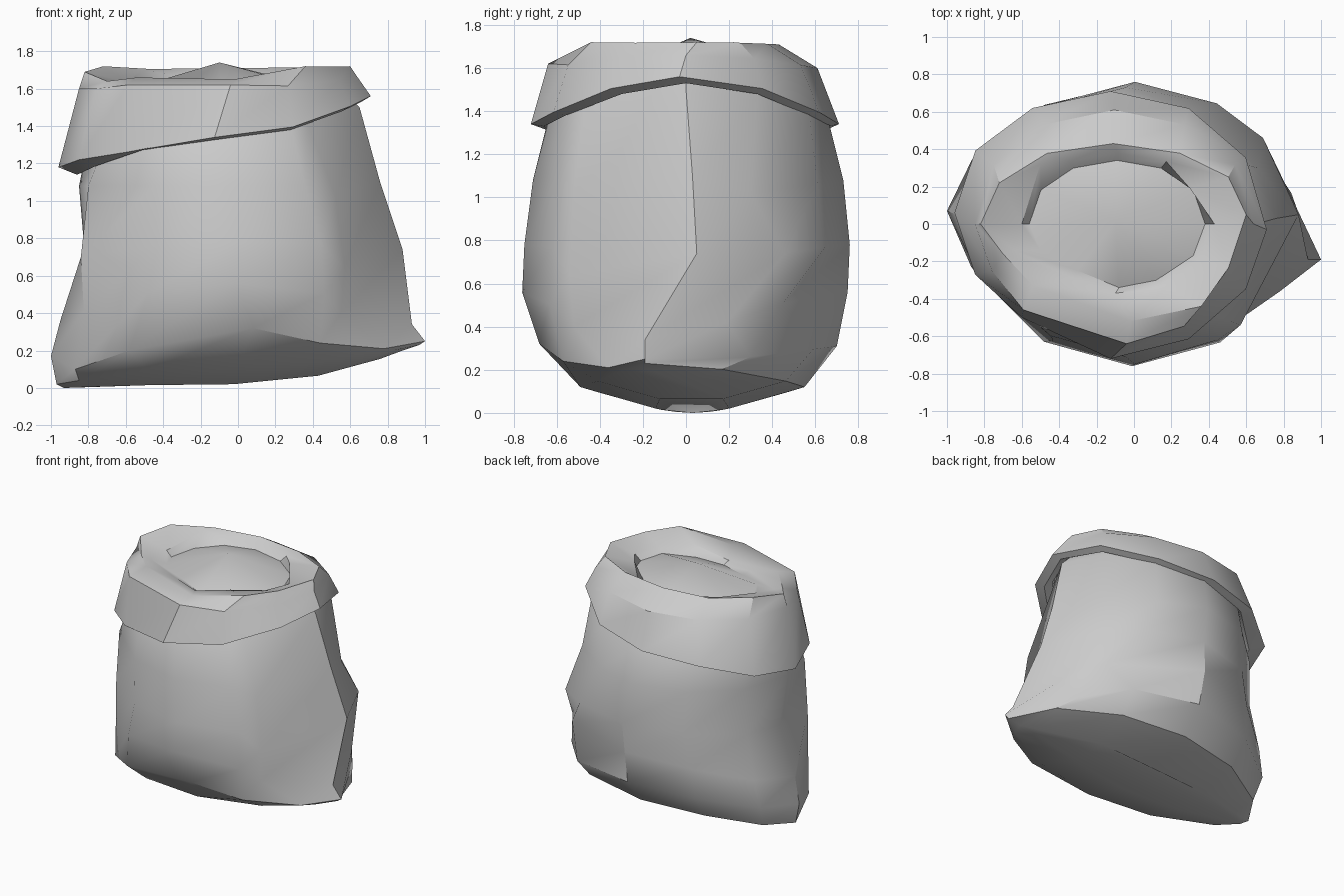
import bpy, bmesh, math

N = 12  # sides per ring; 0 = right (+x), 3 = back, 6 = left, 9 = front


def ring(L, R, F, B, zL, zM, zR, yL, yR, p):
    """Lopsided oval: side, front and back extents, a height for each end, pinch power p."""
    cx, pts = (L + R) / 2, []
    for k in range(N):
        c, s = math.cos(k * math.tau / N), math.sin(k * math.tau / N)
        x = cx + c * (R - L) / 2
        q = p + .15 if s < 0 else p  # the front is a little more pinched
        y = (B if s > 0 else -F) * math.copysign(abs(s) ** q, s)
        y += (yR if c > 0 else yL) * c ** 6
        z = zM * (1 - c * c) + (zR if c > 0 else zL) * c * c
        pts.append([x, y, z])
    return pts


def loft(name, rows, tweaks, base=None, peak=None, angle=30):
    """Skin a stack of rings, moving a few named points to make folds."""
    rings = [ring(*r) for r in rows]
    for (r, k), co in tweaks.items():
        rings[r][k] = co
    bm = bmesh.new()
    vs = [[bm.verts.new(p) for p in rg] for rg in rings]
    for a, b in zip(vs, vs[1:]):
        for k in range(N):
            j = (k + 1) % N
            bm.faces.new((a[k], a[j], b[j], b[k]))
    if base:
        bm.faces.new(vs[0][::-1])
    if peak:
        top = bm.verts.new(peak)
        for k in range(N):
            bm.faces.new((vs[-1][k], vs[-1][(k + 1) % N], top))
    me = bpy.data.meshes.new(name)
    bm.to_mesh(me)
    bm.free()
    ob = bpy.data.objects.new(name, me)
    bpy.context.collection.objects.link(ob)
    bpy.ops.object.select_all(action='DESELECT')
    ob.select_set(True)
    bpy.context.view_layer.objects.active = ob
    bpy.ops.object.shade_smooth_by_angle(angle=math.radians(angle))
    return ob


# Sack body: keel-like bottom with pinched corners, bulging middle, narrow neck
body = [
    # L     R     F     B     zL    zM    zR    yL    yR    pinch
    (-.93, .88, -.14, .20, .00, .02, .20, .03, -.17, 1.0),
    (-.97, .97, -.49, .55, .02, .12, .23, .07, -.19, 1.15),
    (-1.0, 1.0, -.68, .70, .17, .31, .25, .07, -.19, 1.15),
    (-.95, .93, -.76, .75, .36, .56, .34, .05, -.19, 1.15),
    (-.87, .88, -.75, .76, .72, .78, .74, .00, .05, 1.15),
    (-.85, .76, -.71, .73, 1.08, 1.08, 1.10, .00, .03, 1.05),
    (-.81, .65, -.64, .66, 1.28, 1.36, 1.50, .00, .00, 1.0),
    (-.74, .57, -.54, .54, 1.45, 1.50, 1.58, .00, .00, 1.0),
]
# Tucked-in folds on the right, a hollow on the left and back, slack lower corners
folds = {
    (1, 7): (-.85, -.15, .04),
    (2, 7): (-.87, -.23, .10),
    (2, 8): (-.58, -.50, .20),
    (2, 9): (.08, -.68, .32),
    (2, 10): (.44, -.57, .24),
    (2, 11): (.78, -.36, .21),
    (3, 11): (.55, -.52, .40),
    (4, 11): (.57, -.54, .64),
    (5, 11): (.52, -.52, 1.03),
    (6, 11): (.37, -.47, 1.42),
    (2, 1): (.75, .30, .26),
    (3, 1): (.82, .19, .42),
    (3, 2): (.64, .45, .51),
    (4, 1): (.69, .46, .74),
    (5, 1): (.66, .30, 1.02),
    (5, 2): (.30, .61, 1.06),
    (4, 6): (-.82, .05, .72),
    (4, 7): (-.84, -.26, .70),
    (5, 7): (-.80, -.28, 1.08),
}
loft("sack_body", body, folds, base=True, angle=35)

# Rolled cuff: under-lip, slanted hem, shoulder, top edge, then the heaped filling
cuff = [
    (-.79, .60, -.60, .62, 1.22, 1.40, 1.56, .0, .0, 1.0),
    (-.86, .66, -.66, .66, 1.14, 1.33, 1.53, .0, .0, 1.0),
    (-.96, .71, -.72, .71, 1.18, 1.34, 1.56, .06, -.03, .95),
    (-.85, .64, -.64, .61, 1.60, 1.60, 1.66, .0, .0, .95),
    (-.82, .60, -.53, .43, 1.69, 1.71, 1.72, .0, .05, .9),
    (-.60, .43, -.39, .38, 1.64, 1.68, 1.66, .0, .0, .9),
    (-.56, .38, -.35, .34, 1.60, 1.65, 1.62, .0, .0, .9),
]
# Dips and bumps along the mouth of the sack
dents = {
    (2, 8): (-.60, -.50, 1.26),
    (2, 7): (-.85, -.27, 1.22),
    (3, 8): (-.59, -.46, 1.62),
    (3, 7): (-.76, -.25, 1.60),
    (3, 9): (-.04, -.64, 1.62),
    (4, 10): (.36, -.44, 1.72),
    (4, 9): (-.02, -.52, 1.65),
    (4, 8): (-.54, -.33, 1.66),
    (4, 7): (-.70, -.16, 1.64),
    (4, 5): (-.72, .22, 1.72),
    (5, 1): (.30, .19, 1.71),
    (5, 5): (-.50, .32, 1.70),
    (5, 7): (-.64, -.14, 1.62),
    (5, 8): (-.33, -.29, 1.62),
    (5, 9): (-.10, -.37, 1.61),
    (6, 7): (-.50, -.14, 1.62),
    (6, 8): (-.30, -.25, 1.60),
    (6, 9): (-.08, -.34, 1.58),
    (6, 10): (.12, -.30, 1.60),
}
loft("rolled_cuff_and_filling", cuff, dents, peak=(-.10, .02, 1.74), angle=35)
